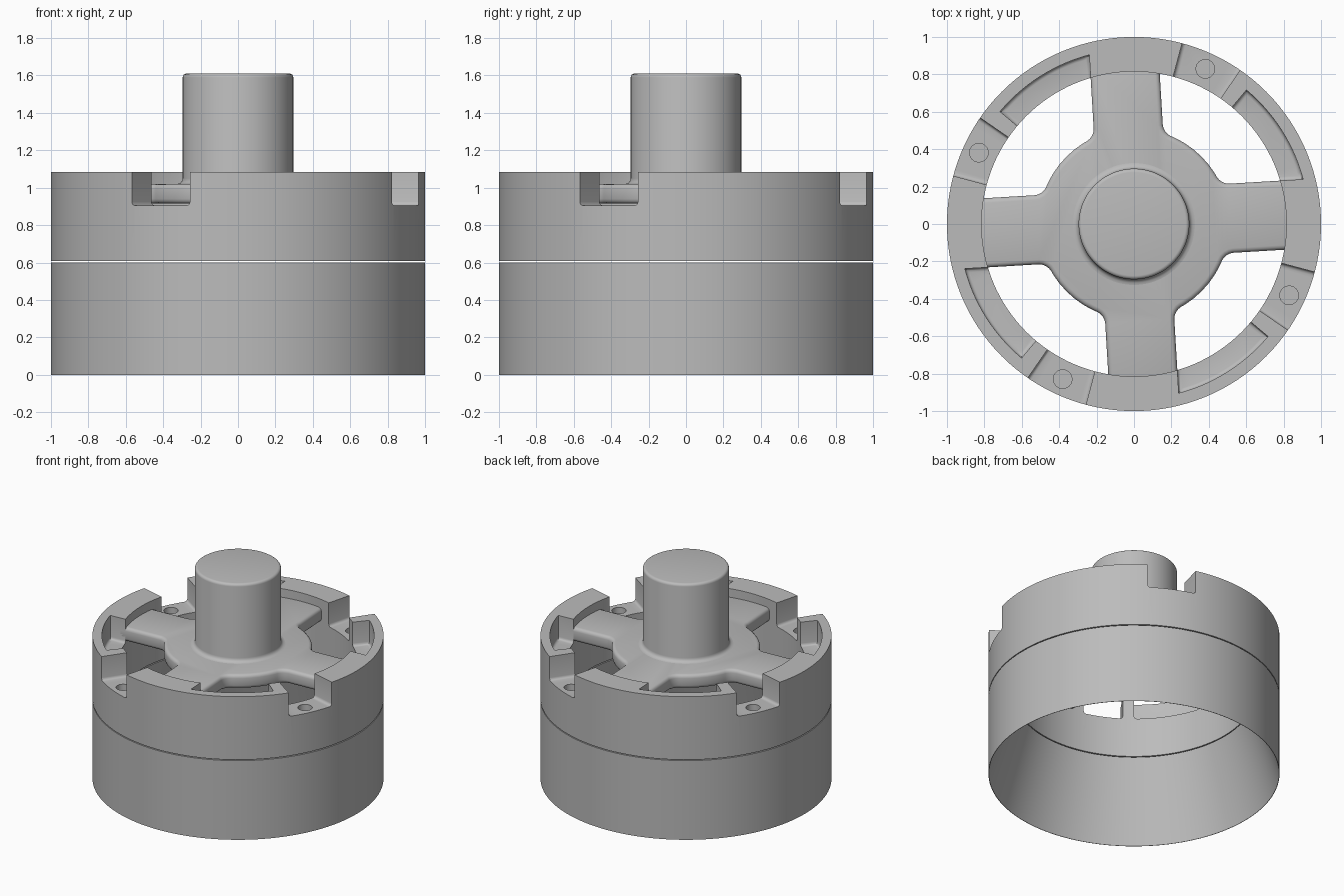
import bpy, bmesh, math
from math import cos, sin, radians, asin, pi

if "Cube" in bpy.data.objects:
    bpy.data.objects.remove(bpy.data.objects["Cube"])

grey = bpy.data.materials.new("plain_grey")
grey.use_nodes = True
grey.diffuse_color = (0.5, 0.5, 0.5, 1)
grey.node_tree.nodes["Principled BSDF"].inputs["Base Color"].default_value = (0.5, 0.5, 0.5, 1)

R_OUT, R_IN = 1.0, 0.815
RIM, FLOOR, GAP = 1.085, 0.905, 0.6
TURN = radians(3.4)      # spokes sit slightly rotated
HALF = 0.185             # half spoke width


def finish(bm, name):
    bmesh.ops.recalc_face_normals(bm, faces=bm.faces[:])
    mesh = bpy.data.meshes.new(name)
    bm.to_mesh(mesh)
    bm.free()
    mesh.materials.append(grey)
    obj = bpy.data.objects.new(name, mesh)
    bpy.context.collection.objects.link(obj)
    return obj


def select(obj):
    bpy.ops.object.select_all(action='DESELECT')
    obj.select_set(True)
    bpy.context.view_layer.objects.active = obj


def smooth(obj):
    select(obj)
    bpy.ops.object.shade_smooth_by_angle(angle=radians(32))


def lathe(name, profile, closed=True, steps=128):
    bm = bmesh.new()
    vs = [bm.verts.new((r, 0, z)) for r, z in profile]
    pairs = list(zip(vs, vs[1:])) + ([(vs[-1], vs[0])] if closed else [])
    es = [bm.edges.new(p) for p in pairs]
    bmesh.ops.spin(bm, geom=vs + es, cent=(0, 0, 0), axis=(0, 0, 1),
                   angle=2 * pi, steps=steps, use_duplicate=False)
    bmesh.ops.remove_doubles(bm, verts=bm.verts[:], dist=1e-4)
    return finish(bm, name)


def prism(points, z0, z1):
    bm = bmesh.new()
    face = bm.faces.new([bm.verts.new((x, y, z0)) for x, y in points])
    new = bmesh.ops.extrude_face_region(bm, geom=[face])["geom"]
    for v in new:
        if isinstance(v, bmesh.types.BMVert):
            v.co.z = z1
    bmesh.ops.recalc_face_normals(bm, faces=bm.faces[:])
    return bm


def arc(r, a, b, n):
    return [(r * cos(a + (b - a) * i / n), r * sin(a + (b - a) * i / n)) for i in range(n + 1)]


def cut(target, bm):
    cutter = finish(bm, "cutter")
    cutter.hide_render = True
    mod = target.modifiers.new("cut", 'BOOLEAN')
    mod.operation, mod.solver, mod.object = 'DIFFERENCE', 'EXACT', cutter
    select(target)
    bpy.ops.object.modifier_apply(modifier=mod.name)
    bpy.data.objects.remove(cutter)


def sector(r0, r1, inner, outer, n):
    """Ring-sector cutter with a rounded floor."""
    bm = prism(arc(r1, *outer, n) + arc(r0, *inner[::-1], n), FLOOR, RIM + 0.1)
    low = [e for e in bm.edges if all(v.co.z < FLOOR + 0.01 for v in e.verts)]
    bmesh.ops.bevel(bm, geom=low, offset=0.02, segments=3, profile=0.5, affect='EDGES')
    return bm


# Lower skirt, flared to a thin edge at the bottom
smooth(lathe("lower_skirt", [(R_IN, GAP), (R_OUT, GAP), (R_OUT, 0), (R_OUT - 0.003, 0)]))

# Upper ring with four notches, screw holes and pockets
ring = lathe("upper_ring", [(R_IN, GAP + 0.007), (R_OUT, GAP + 0.007), (R_OUT, RIM), (R_IN, RIM)])
for k in range(4):
    q = k * pi / 2
    span = (q + radians(55.4), q + radians(75.1))
    cut(ring, sector(0.72, 1.1, span, span, 6))
    r0, r1 = 0.77, 0.935
    end = q + radians(50)
    cut(ring, sector(r0, r1, (q + TURN + asin(HALF / r0), end),
                     (q + TURN + asin(HALF / r1), end), 14))
    a = q + radians(65.3)
    hole = [(0.913 * cos(a) + x, 0.913 * sin(a) + y) for x, y in arc(0.05, 0, 2 * pi, 24)[:-1]]
    cut(ring, prism(hole, 0.78, RIM))
smooth(ring)

# Hub plate with four spokes reaching into the ring
HUB, REACH = 0.51, 0.86
spread = asin(HALF / HUB)
outline = []
for k in range(4):
    q = TURN + k * pi / 2
    for s in (-1, 1):
        outline.append((REACH * cos(q) - s * HALF * sin(q), REACH * sin(q) + s * HALF * cos(q)))
    outline += arc(HUB, q + spread, q + pi / 2 - spread, 7)
bm = prism(outline, 0.915, 1.02)
inner = [e for e in bm.edges if abs(e.verts[0].co.z - e.verts[1].co.z) > 0.05
         and e.calc_face_angle_signed() < -0.5]
bmesh.ops.bevel(bm, geom=inner, offset=0.045, segments=4, profile=0.5, affect='EDGES')
hub = finish(bm, "hub_spokes")
bev = hub.modifiers.new("round", 'BEVEL')
bev.width, bev.segments, bev.limit_method, bev.angle_limit = 0.025, 3, 'ANGLE', radians(40)
select(hub)
bpy.ops.object.modifier_apply(modifier=bev.name)
smooth(hub)

# Central post with a filleted foot and rounded top edge
POST, TOP = 0.296, 1.61
foot = [(POST + 0.03 * (1 - sin(t)), 1.05 - 0.03 * cos(t)) for t in (i * pi / 8 for i in range(5))]
crown = [(POST - 0.02 + 0.02 * cos(t), TOP - 0.02 + 0.02 * sin(t)) for t in (i * pi / 8 for i in range(5))]
smooth(lathe("central_post", [(0, 0.95), (POST + 0.03, 0.95)] + foot + crown + [(0, TOP)], closed=False, steps=96))
